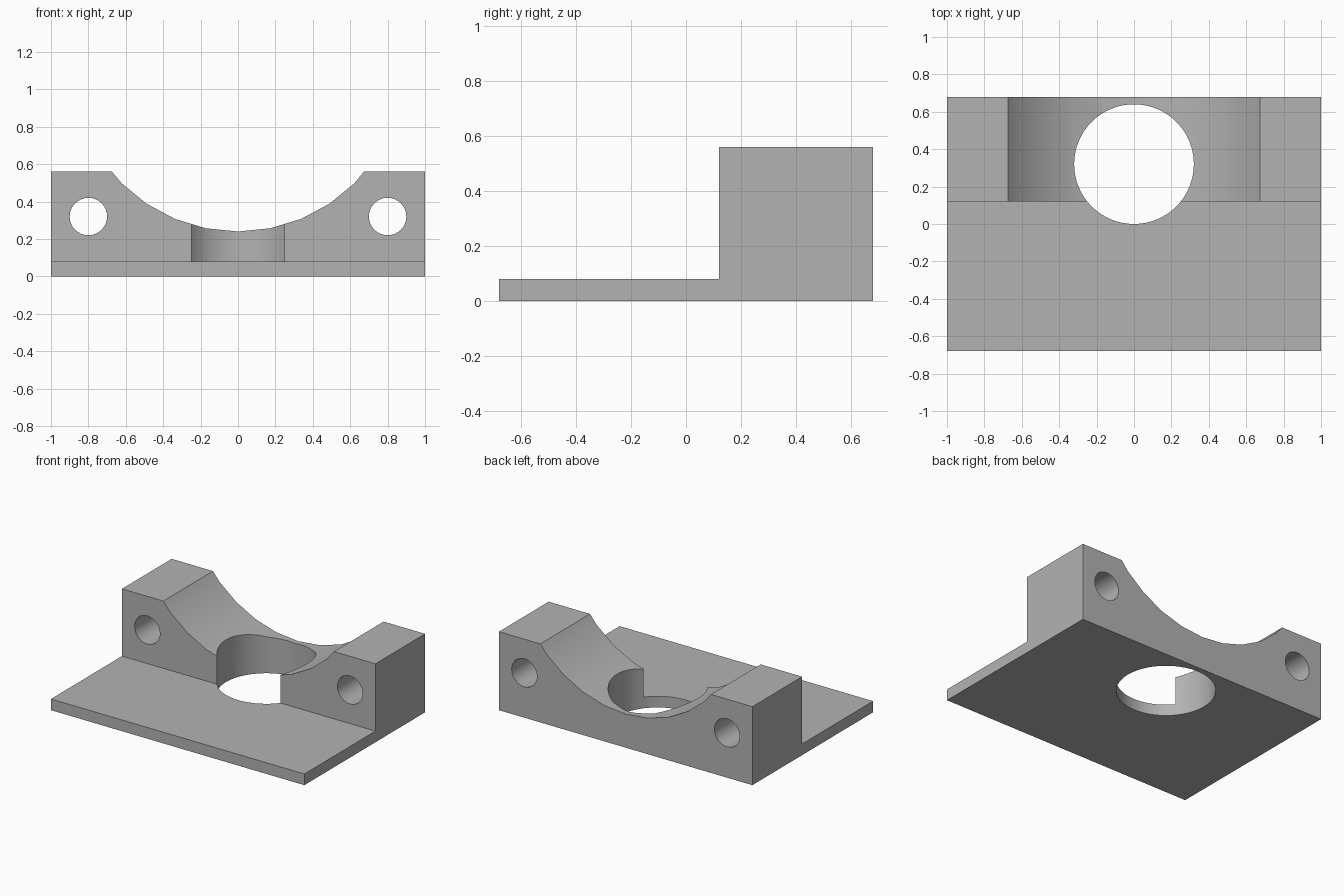
import bpy
import bmesh
from math import pi, radians
from mathutils import Matrix, Vector

cube = bpy.data.objects.get("Cube")
if cube:
    bpy.data.objects.remove(cube, do_unlink=True)

# Single grey material
grey = bpy.data.materials.new("plain_grey")
grey.use_nodes = True
colour = (0.45, 0.45, 0.45, 1)
grey.diffuse_color = colour
grey.node_tree.nodes["Principled BSDF"].inputs["Base Color"].default_value = colour


def add_object(name, bm):
    bmesh.ops.recalc_face_normals(bm, faces=bm.faces)
    mesh = bpy.data.meshes.new(name)
    bm.to_mesh(mesh)
    bm.free()
    mesh.materials.append(grey)
    obj = bpy.data.objects.new(name, mesh)
    bpy.context.collection.objects.link(obj)
    return obj


def cylinder(name, centre, radius, depth, along_y, segments):
    bm = bmesh.new()
    bmesh.ops.create_cone(bm, cap_ends=True, segments=segments, radius1=radius,
                          radius2=radius, depth=depth)
    if along_y:
        bm.transform(Matrix.Rotation(pi / 2, 4, "X"))
    bm.transform(Matrix.Translation(centre))
    return add_object(name, bm)


# Base plate and upright block: one stepped side profile swept across x
profile = [(-0.68, 0), (0.68, 0), (0.68, 0.56), (0.12, 0.56), (0.12, 0.08), (-0.68, 0.08)]
bm = bmesh.new()
side = bm.faces.new([bm.verts.new((-1, y, z)) for y, z in profile])
swept = bmesh.ops.extrude_face_region(bm, geom=[side])["geom"]
bmesh.ops.translate(bm, vec=Vector((2, 0, 0)),
                    verts=[v for v in swept if isinstance(v, bmesh.types.BMVert)])
bracket = add_object("saddle_bracket", bm)

# Round saddle, vertical bore and the two bolt holes
cutters = [
    cylinder("saddle_cutter", (0, 0.4, 1.12), 0.88, 1.2, True, 32),
    cylinder("bore_cutter", (0, 0.32, 0.3), 0.32, 1.4, False, 64),
]
for label, x in (("right", -0.8), ("left", 0.8)):
    cutters.append(cylinder(label + "_bolt_cutter", (x, 0.4, 0.32), 0.1, 1.2, True, 32))

bpy.ops.object.select_all(action="DESELECT")
bracket.select_set(True)
bpy.context.view_layer.objects.active = bracket
for cutter in cutters:
    cut = bracket.modifiers.new(cutter.name, "BOOLEAN")
    cut.operation = "DIFFERENCE"
    cut.solver = "EXACT"
    cut.object = cutter
    bpy.ops.object.modifier_apply(modifier=cut.name)
    bpy.data.objects.remove(cutter, do_unlink=True)

# Rounded cuts shade smoothly, corners stay crisp
bpy.ops.object.shade_smooth_by_angle(angle=radians(30))
